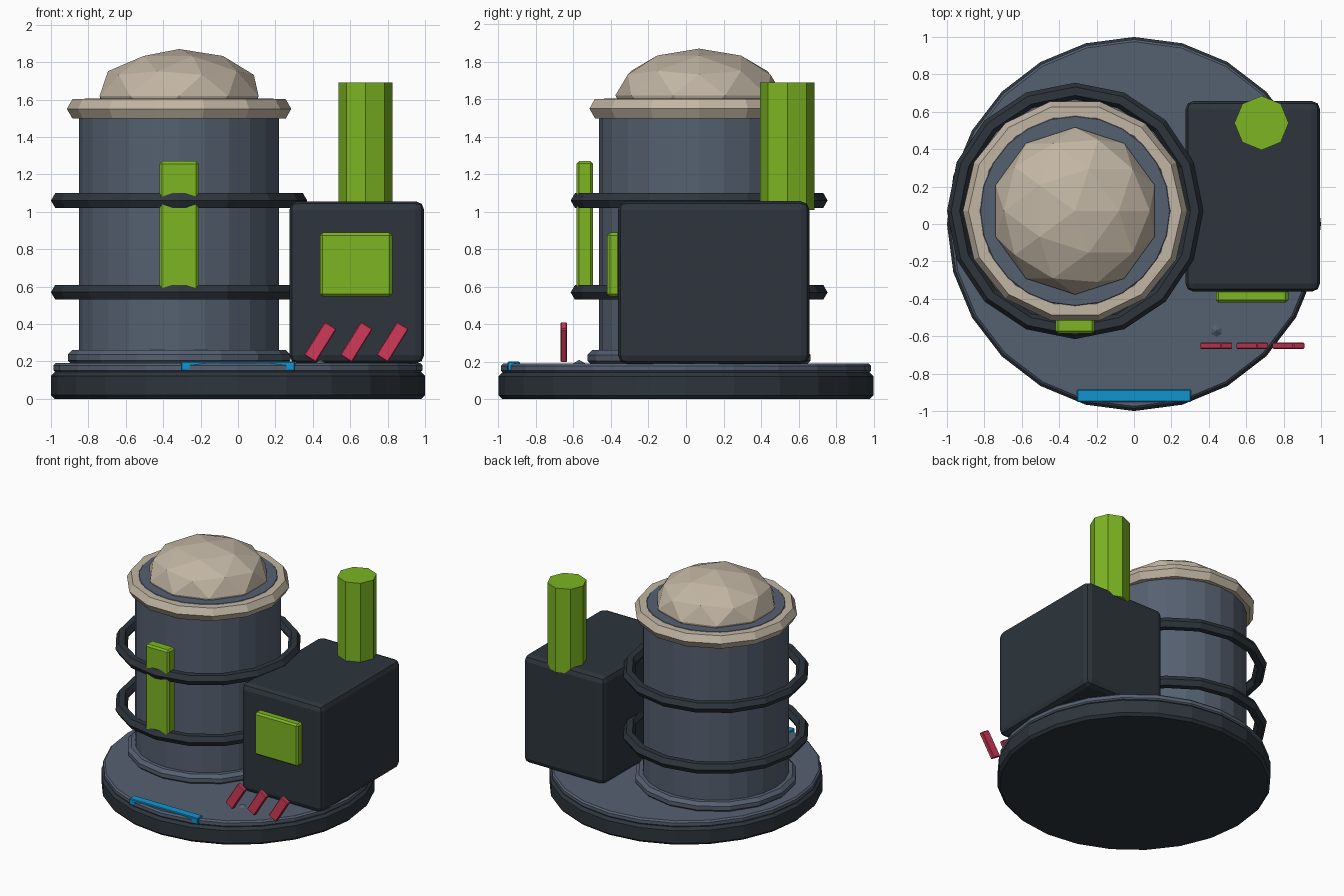
import bpy, math

if "Cube" in bpy.data.objects:
    bpy.data.objects.remove(bpy.data.objects["Cube"])

def mat(name, hexcode):
    def lin(i):
        c = int(hexcode[i:i + 2], 16) / 255
        return c / 12.92 if c <= 0.04045 else ((c + 0.055) / 1.055) ** 2.4
    m = bpy.data.materials.new(name)
    m.diffuse_color = (lin(0), lin(2), lin(4), 1)
    m.use_nodes = True
    m.node_tree.nodes["Principled BSDF"].inputs["Base Color"].default_value = m.diffuse_color
    return m

SLATE = mat("slate grey", "556070")
DARK = mat("dark charcoal", "2d353c")
GREEN = mat("lime green", "7cb522")
BEIGE = mat("warm beige", "c2b6a4")
RED = mat("crimson", "d03a58")
BLUE = mat("bright blue", "1095d2")

def finish(name, m, bevel=0, segments=1):
    o = bpy.context.object
    o.name = name
    o.data.materials.append(m)
    if bevel:
        b = o.modifiers.new("bevel", 'BEVEL')
        b.width, b.segments = bevel, segments
        b.limit_method, b.angle_limit = 'ANGLE', math.radians(40)
    return o

def cyl(name, m, x, y, z0, z1, r, n, bevel=0, r2=None):
    bpy.ops.mesh.primitive_cone_add(vertices=n, radius1=r, radius2=r if r2 is None else r2,
                                    depth=z1 - z0, location=(x, y, (z0 + z1) / 2))
    return finish(name, m, bevel)

def box(name, m, lo, hi, bevel=0, segments=1, tilt=0):
    bpy.ops.mesh.primitive_cube_add(size=1, location=[(a + b) / 2 for a, b in zip(lo, hi)])
    o = bpy.context.object
    size = [b - a for a, b in zip(lo, hi)]
    for v in o.data.vertices:
        v.co = [c * s for c, s in zip(v.co, size)]
    o.rotation_euler[1] = tilt
    return finish(name, m, bevel, segments)

def ring(name, m, z, major, minor, n):
    bpy.ops.mesh.primitive_torus_add(major_radius=major, minor_radius=minor, major_segments=n,
                                     minor_segments=6, location=(TX, TY, z))
    finish(name, m)

TX, TY = -0.315, 0.07

# round base and deck
cyl("base", DARK, 0, 0, 0, 0.142, 1.0, 24, 0.02)
cyl("deck", SLATE, 0, 0, 0.14, 0.19, 0.987, 24, 0.012)

# tank with foot flange, hoops, rim and faceted dome
cyl("tank", SLATE, TX, TY, 0.18, 1.605, 0.535, 24, 0.03)
cyl("tank_foot", SLATE, TX, TY, 0.18, 0.262, 0.595, 16, 0.025)
ring("lower_hoop", DARK, 0.57, 0.64, 0.045, 16)
ring("upper_hoop", DARK, 1.06, 0.64, 0.045, 16)
ring("tank_rim", BEIGE, 1.55, 0.54, 0.06, 14)
bpy.ops.mesh.primitive_ico_sphere_add(subdivisions=2, radius=1, location=(TX, TY, 1.62))
bpy.context.object.scale = (0.447, 0.447, 0.25)
finish("dome", BEIGE)

# gauge strip on the hoops
box("level_gauge", GREEN, (-0.42, -0.585, 0.56), (-0.21, -0.495, 1.27), 0.014)

# machine housing with exhaust pipe and screen
box("housing", DARK, (0.275, -0.362, 0.188), (0.995, 0.658, 1.056), 0.045, 2)
cyl("exhaust_pipe", GREEN, 0.682, 0.54, 1.01, 1.69, 0.145, 8)
box("screen", GREEN, (0.438, -0.42, 0.547), (0.825, -0.35, 0.888), 0.014)

# slanted warning bars
for i in range(3):
    cx = 0.44 + 0.193 * i
    box(f"warning_bar_{i + 1}", RED, (cx - 0.037, -0.668, 0.199), (cx + 0.037, -0.634, 0.409),
        0.005, 1, math.radians(32))

# small bump on the deck and front name plate
cyl("deck_bump", SLATE, 0.44, -0.57, 0.18, 0.21, 0.05, 6, 0, 0.0)
box("front_plate", BLUE, (-0.305, -0.952, 0.15), (0.305, -0.885, 0.2), 0.005)
